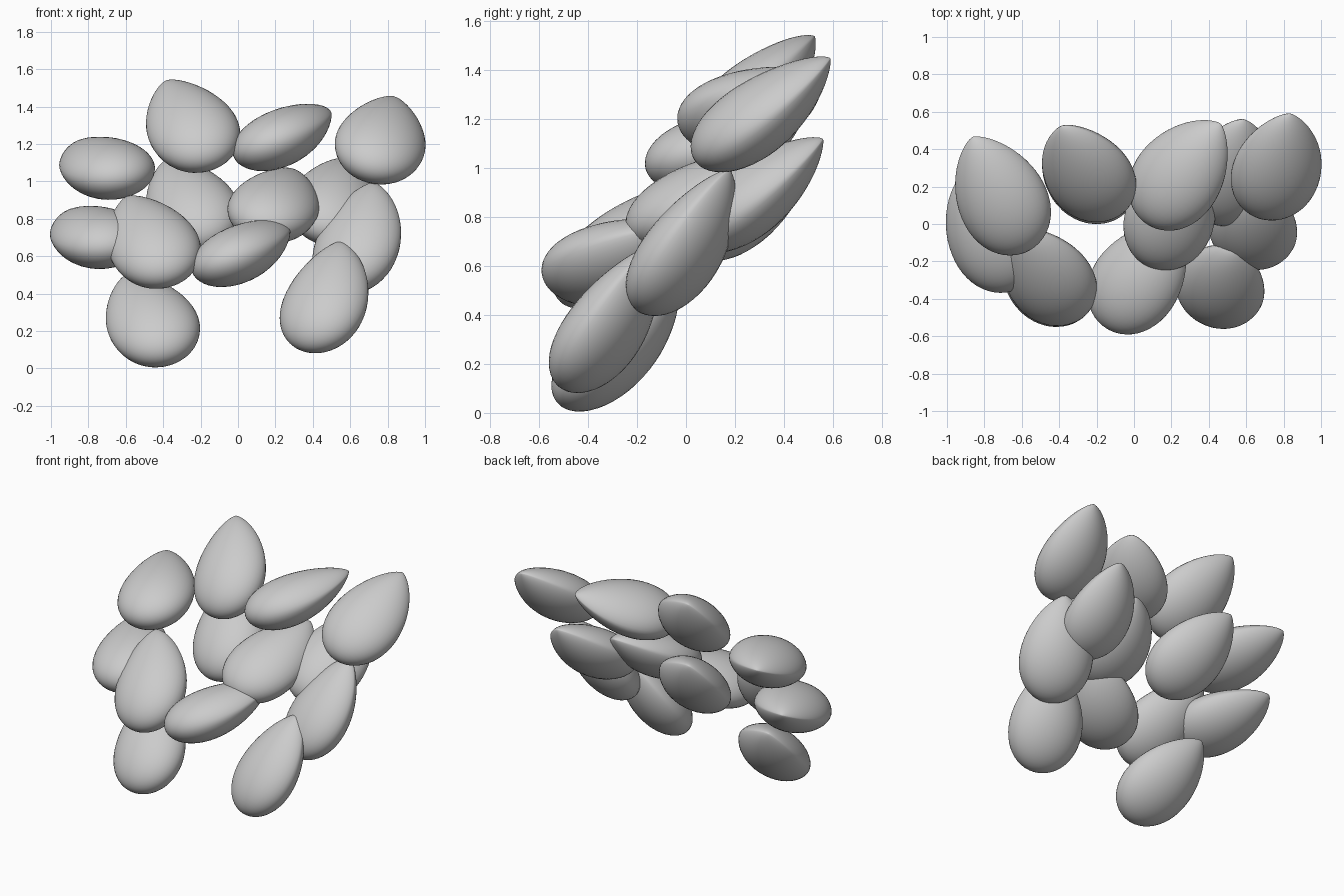
import bpy, bmesh
from math import sin, cos, pi, radians
from mathutils import Vector, Matrix

if "Cube" in bpy.data.objects:
    bpy.data.objects.remove(bpy.data.objects["Cube"])

LENGTH, HALF_W, HALF_T = 0.70, 0.242, 0.152
RINGS, SIDES = 28, 40


def taper(t, tip, peak):
    # round at the base, pointed at the tip, scaled to a maximum of 1
    return t ** 0.5 * (1 - t) ** tip / (peak ** 0.5 * (1 - peak) ** tip)


def seed_section(t):
    w = HALF_W * taper(t, 0.70, 0.5 / 1.20)
    h = HALF_T * taper(t, 0.75, 0.5 / 1.25)
    lift = 0.05 * t ** 3            # tip curls slightly upward
    p = 1 + 0.45 * t ** 1.5         # rim sharpens toward the tip
    pts = []
    for i in range(SIDES):
        a = 2 * pi * i / SIDES
        s = sin(a)
        z = h * abs(s) ** p * (1 if s >= 0 else -1)
        pts.append(Vector((w * cos(a), (t - 0.5) * LENGTH, z + lift)))
    return pts


def make_seed(name, centre, azimuth, elevation, roll=0):
    # orientation: long axis toward the tip, flat side facing up
    az, el = radians(azimuth), radians(elevation)
    d = Vector((sin(az) * cos(el), cos(az) * cos(el), sin(el)))
    n = (Vector((0, 0, 1)) - d * d.z).normalized()
    n = Matrix.Rotation(radians(roll), 3, d) @ n
    rot = Matrix((d.cross(n), d, n)).transposed()

    bm = bmesh.new()
    base = bm.verts.new((0, -LENGTH / 2, 0))
    tip = bm.verts.new((0, LENGTH / 2, 0.05))
    rings = []
    for k in range(1, RINGS):
        t = (1 - cos(pi * k / RINGS)) / 2
        rings.append([bm.verts.new(p) for p in seed_section(t)])
    for i in range(SIDES):
        j = (i + 1) % SIDES
        bm.faces.new((base, rings[0][i], rings[0][j]))
        bm.faces.new((tip, rings[-1][j], rings[-1][i]))
        for a, b in zip(rings, rings[1:]):
            bm.faces.new((a[i], b[i], b[j], a[j]))
    bmesh.ops.recalc_face_normals(bm, faces=bm.faces)

    # rotate, then centre the bounds on the wanted point
    for v in bm.verts:
        v.co = rot @ v.co
    mid = Vector([(min(v.co[k] for v in bm.verts) + max(v.co[k] for v in bm.verts)) / 2
                  for k in range(3)])
    bmesh.ops.translate(bm, verts=bm.verts, vec=-mid)
    mesh = bpy.data.meshes.new(name)
    bm.to_mesh(mesh)
    bm.free()
    ob = bpy.data.objects.new(name, mesh)
    ob.location = centre
    bpy.context.collection.objects.link(ob)
    bpy.ops.object.select_all(action='DESELECT')
    ob.select_set(True)
    bpy.context.view_layer.objects.active = ob
    bpy.ops.object.shade_smooth_by_angle(angle=radians(40))


# groups of seeds sharing one tilt: azimuth, elevation, roll, centres
GROUPS = {
    "left_seed": (-24, 11, -10, [(-0.70, 0.15, 1.07), (-0.75, -0.05, 0.70)]),
    "inner_left_seed": (-25, 35, -22, [(-0.24, 0.27, 1.295), (-0.24, 0.26, 0.87),
                                       (-0.45, -0.285, 0.675), (-0.455, -0.29, 0.255)]),
    "slanted_seed": (40, 15, -13, [(0.235, 0.26, 1.235), (0.015, -0.295, 0.615)]),
    "centre_seed": (15, 23, 10, [(0.19, 0.06, 0.87)]),
    "right_seed": (11, 32, 14, [(0.76, 0.305, 1.22), (0.51, 0.275, 0.89)]),
    "steep_seed": (24, 51, 0, [(0.635, -0.02, 0.695), (0.46, -0.335, 0.38)]),
}
for name, (az, el, roll, centres) in GROUPS.items():
    for i, c in enumerate(centres, 1):
        make_seed(f"{name}_{i}", c, az, el, roll)
